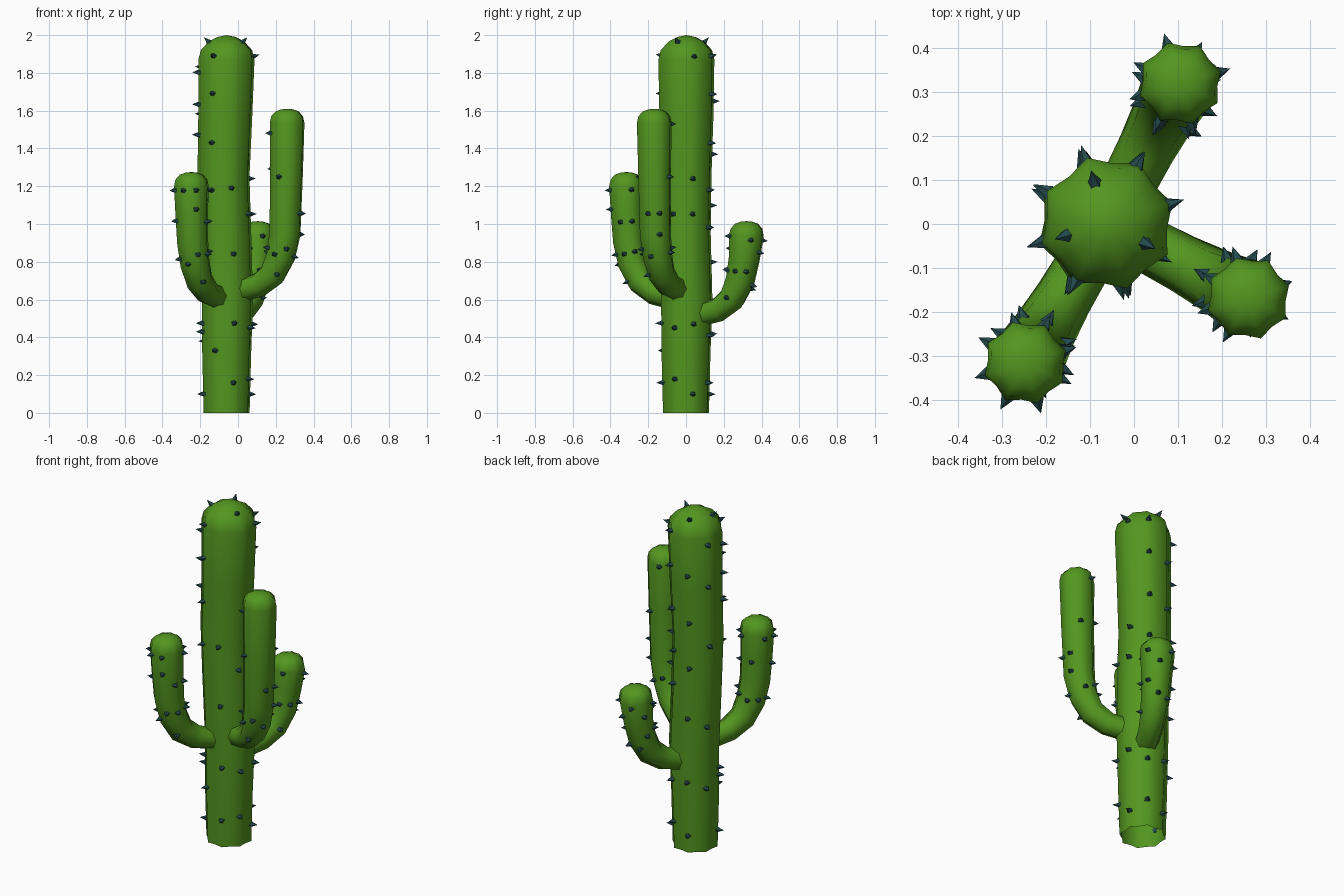
import bpy, bmesh, math
from mathutils import Vector

if "Cube" in bpy.data.objects:
    bpy.data.objects.remove(bpy.data.objects["Cube"])

RIBS, PHASE, GROOVE = 8, math.radians(17), 0.88
UP = Vector((0, 0, 1))


def material(name, rgb):
    m = bpy.data.materials.new(name)
    m.diffuse_color = (*rgb, 1)
    m.use_nodes = True
    m.node_tree.nodes["Principled BSDF"].inputs["Base Color"].default_value = m.diffuse_color
    return m


GREEN = material("cactus green", (0.087, 0.307, 0.014))
TEAL = material("dark teal spine", (0.019, 0.073, 0.08))


def finish(bm, name, mat, smooth):
    me = bpy.data.meshes.new(name)
    bm.to_mesh(me)
    bm.free()
    me.materials.append(mat)
    for p in me.polygons:
        p.use_smooth = smooth
    ob = bpy.data.objects.new(name, me)
    bpy.context.collection.objects.link(ob)


class Stem:
    """Ribbed tube swept along rings of (centre, radius), bending in the plane of azimuth az."""

    def __init__(self, rings, az):
        self.rings, self.az = rings, az
        self.u = Vector((math.cos(az), math.sin(az), 0))
        self.n = UP.cross(self.u)

    def point(self, i, ang, k=1.0):
        r = self.rings
        t = (r[min(i + 1, len(r) - 1)][0] - r[max(i - 1, 0)][0]).normalized()
        a = ang - self.az
        d = self.n.cross(t) * math.cos(a) + self.n * math.sin(a)
        return r[i][0] + d * r[i][1] * k, d

    def build(self, name):
        bm = bmesh.new()
        m = RIBS * 2
        loops = [[bm.verts.new(self.point(i, PHASE + j * math.tau / m, GROOVE if j % 2 else 1)[0])
                  for j in range(m)] for i in range(len(self.rings) - 1)]
        for a, b in zip(loops, loops[1:]):
            for j in range(m):
                bm.faces.new((a[j], a[(j + 1) % m], b[(j + 1) % m], b[j]))
        tip = bm.verts.new(self.rings[-1][0])
        for j in range(m):
            bm.faces.new((loops[-1][j], loops[-1][(j + 1) % m], tip))
        finish(bm, name, GREEN, True)  # lower end stays open

    def on_rib(self, rib, z):
        """Point and outward direction on a rib where the axis is at height z."""
        ang = PHASE + rib * math.tau / RIBS
        for i in range(len(self.rings) - 1):
            z0, z1 = self.rings[i][0].z, self.rings[i + 1][0].z
            if z0 <= z <= z1:
                f = (z - z0) / (z1 - z0)
                (a, da), (b, db) = self.point(i, ang), self.point(i + 1, ang)
                along = (b - a).normalized()
                d = da.lerp(db, f)
                return a.lerp(b, f), (d - along * d.dot(along)).normalized()


def spines(name, stem, rib_heights, length):
    bm = bmesh.new()
    for rib, heights in enumerate(rib_heights):
        for z in heights:
            p, d = stem.on_rib(rib, z)
            x = d.orthogonal().normalized()
            y = d.cross(x)
            base = [bm.verts.new(p - d * 0.008 + 0.017 * (x * math.cos(a) + y * math.sin(a)))
                    for a in (k * math.tau / 5 for k in range(5))]
            tip = bm.verts.new(p + d * length)
            for k in range(5):
                bm.faces.new((base[k], base[(k + 1) % 5], tip))
            bm.faces.new(base[::-1])
    bmesh.ops.recalc_face_normals(bm, faces=bm.faces)
    finish(bm, name, TEAL, False)


# Trunk: slightly wavering column with a dome
trunk = Stem([(Vector((x, y, z)), r) for x, y, z, r in (
    (-.06, 0, 0, .127), (-.06, 0, .3, .135), (-.056, .004, .6, .142), (-.066, -.005, .95, .142),
    (-.077, -.003, 1.25, .144), (-.068, .002, 1.55, .149), (-.061, .002, 1.87, .155),
    (-.061, .002, 1.92, .142), (-.061, .002, 1.965, .1), (-.061, .002, 1.99, .05),
    (-.061, .002, 2.0, 0))], 0)
trunk.build("trunk")
# spine heights for each rib, counter-clockwise from the right side
spines("trunk_spines", trunk, [
    (.1, .47, 1.05, 1.24, 1.89), (.16, .41, .98, 1.18, 1.43, 1.69, 1.89),
    (.1, .42, .8, 1.1, 1.37, 1.65, 1.965), (.38, .75, 1.23, 1.58, 1.83),
    (.1, .43, .475, 1.47, 1.63, 1.8, 1.965), (.33, 1.18, 1.43, 1.69, 1.89),
    (.16, .475, .84, 1.19), (.18, .45, 1.05, 1.965)], .034)

# Arms: elbow out of the trunk, then straight up to a dome
ELBOW = ((.03, -.015, .062), (.1, 0, .063), (.19, .022, .066), (.27, .08, .073),
         (.318, .175, .081), (.342, .29, .086))


def arm(name, end, z0, top, rib_heights):
    start = Vector((-.06, 0, 0))
    span = Vector((*end, 0)) - start
    u, reach = span.normalized(), span.length
    prof = [(d * reach / .355, z0 + h, r) for d, h, r in ELBOW]
    z_low, z_high = z0 + .29, top - .075
    if z_high - z_low > .2:
        prof.append((reach - .004, (z_low + z_high) / 2, .09))
    prof += [(reach, z_high, .096), (reach, top - .04, .088), (reach, top - .014, .064),
             (reach, top - .003, .032), (reach, top, 0)]
    stem = Stem([(start + u * d + UP * z, r) for d, z, r in prof], math.atan2(span.y, span.x))
    stem.build(name)
    spines(name + "_spines", stem, rib_heights, .026)


arm("tall_right_arm", (.26, -.168), .655, 1.61, [
    (.95, 1.06), (.85, 1.25), (.86, 1.53), (.82, 1.29),
    (.86, 1.48), (.84, 1.25), (.76, .88), (.85, 1.06)])
arm("front_left_arm", (-.247, -.315), .615, 1.275, [
    (.84, 1.01, 1.18), (.82, 1.18), (.8, 1.04), (.82, 1.18),
    (.83, 1.02, 1.18), (.81, 1.18), (.72, .85, 1.08, 1.18), (.84, 1.01)])
arm("back_arm", (.105, .32), .525, 1.015, [
    (.76, .92), (.7, .86), (.68, .92), (.74, .86),
    (.76, .92), (.74, .86), (.74, .93), (.61, .75)])
